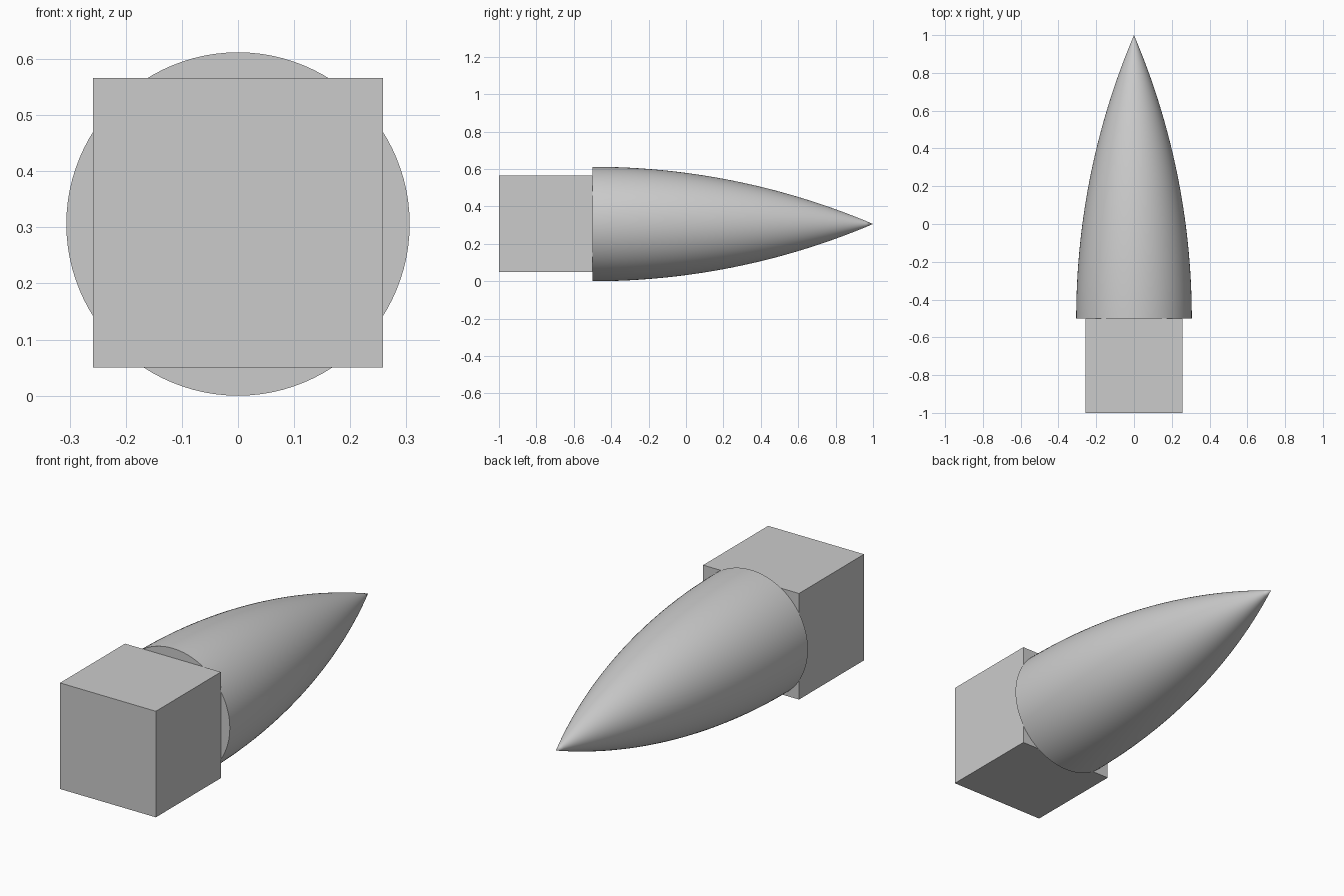
import bpy, bmesh, math
from mathutils import Matrix

default = bpy.data.objects.get("Cube")
if default:
    bpy.data.objects.remove(default, do_unlink=True)

RADIUS, CENTRE_Z = 0.306, 0.306
JOIN_Y, TIP_Y, TAIL_Y = -0.5, 1.0, -1.0
BLOCK_WIDTH = 0.516
SEGMENTS, RINGS = 96, 40

# Single plain grey for everything
grey = bpy.data.materials.new("plain grey")
grey.use_nodes = True
colour = (0.6, 0.6, 0.6, 1)
grey.diffuse_color = colour
grey.node_tree.nodes["Principled BSDF"].inputs["Base Color"].default_value = colour


def add_object(name, bm):
    bmesh.ops.recalc_face_normals(bm, faces=bm.faces[:])
    mesh = bpy.data.meshes.new(name)
    bm.to_mesh(mesh)
    bm.free()
    mesh.materials.append(grey)
    obj = bpy.data.objects.new(name, mesh)
    bpy.context.collection.objects.link(obj)
    return obj


# Square block at the front
bm = bmesh.new()
length = JOIN_Y - TAIL_Y
bmesh.ops.create_cube(bm, size=1, matrix=Matrix.Translation(
    (0, (JOIN_Y + TAIL_Y) / 2, CENTRE_Z + 0.002))
    @ Matrix.Diagonal((BLOCK_WIDTH, length, BLOCK_WIDTH, 1)))
add_object("square_block", bm)

# Pointed nose: circular-arc profile spun around the long axis
nose_length = TIP_Y - JOIN_Y
arc = (RADIUS ** 2 + nose_length ** 2) / (2 * RADIUS)
bm = bmesh.new()
rings = []
for i in range(RINGS):
    along = nose_length * i / RINGS
    r = math.sqrt(arc ** 2 - along ** 2) - (arc - RADIUS)
    angles = [math.tau * k / SEGMENTS for k in range(SEGMENTS)]
    rings.append([bm.verts.new((r * math.cos(a), JOIN_Y + along,
                                CENTRE_Z + r * math.sin(a))) for a in angles])
tip = bm.verts.new((0, TIP_Y, CENTRE_Z))
bm.faces.new(rings[0])
for k in range(SEGMENTS):
    n = (k + 1) % SEGMENTS
    for low, high in zip(rings, rings[1:]):
        bm.faces.new((low[k], low[n], high[n], high[k]))
    bm.faces.new((rings[-1][k], rings[-1][n], tip))
nose = add_object("pointed_nose", bm)

# Smooth flank, crisp base rim
bpy.ops.object.select_all(action="DESELECT")
nose.select_set(True)
bpy.context.view_layer.objects.active = nose
bpy.ops.object.shade_smooth_by_angle(angle=math.radians(40))
